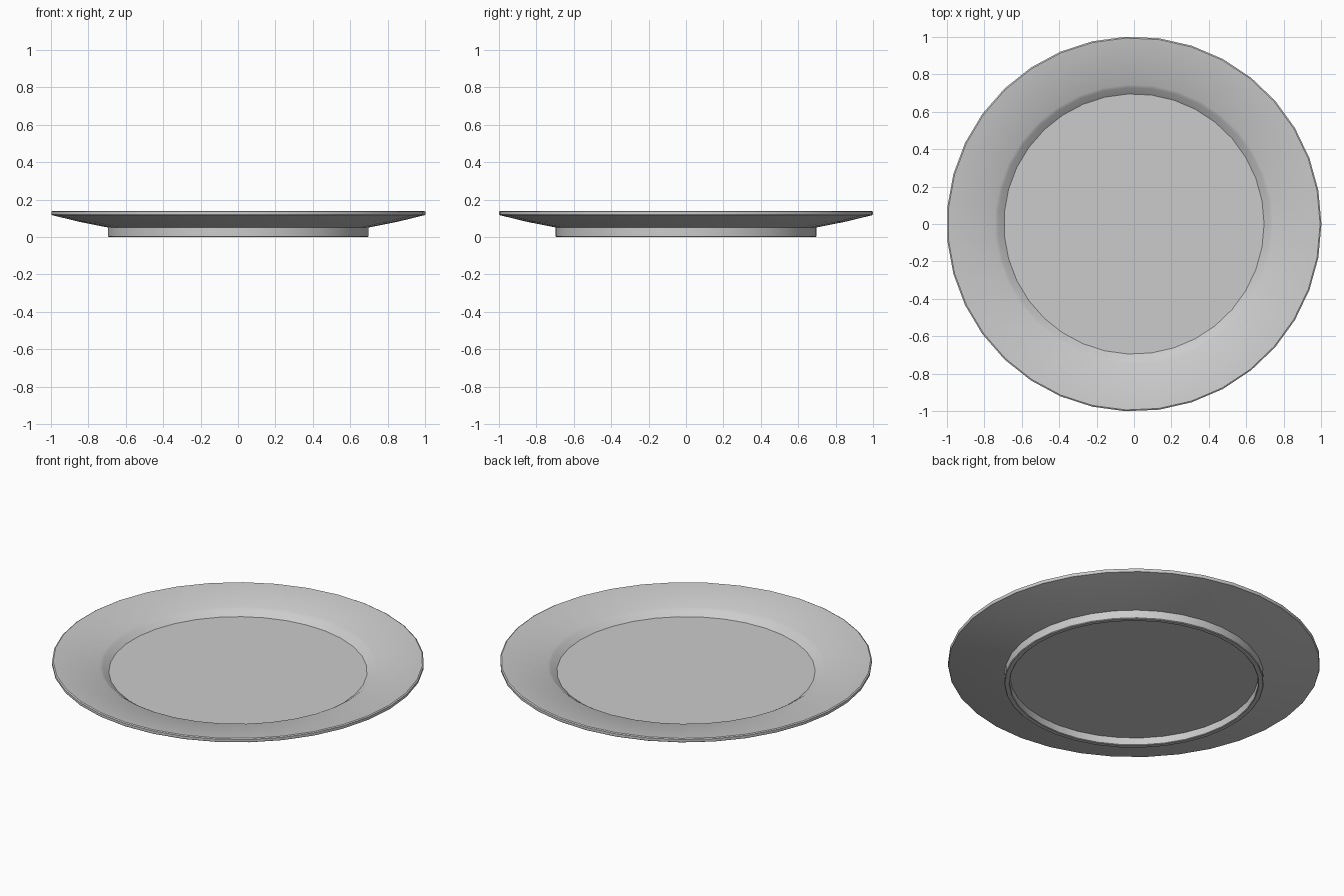
import bpy, bmesh, math

if "Cube" in bpy.data.objects:
    bpy.data.objects.remove(bpy.data.objects["Cube"])

SIDES = 35

# Half cross-section (radius, height): from underside centre round to the well centre
profile = [
    (0.668, 0.045), (0.668, 0.003), (0.672, 0.0),   # recess and inner foot wall
    (0.694, 0.0), (0.698, 0.004), (0.698, 0.051),   # foot ring
    (0.85, 0.081), (0.998, 0.117),                  # underside
    (1.001, 0.122), (1.001, 0.135), (0.994, 0.139), # rounded lip
    (0.745, 0.109), (0.728, 0.099), (0.695, 0.074)  # rim, step down to well
]

bm = bmesh.new()
rings = []
for r, z in profile:
    rings.append([bm.verts.new((r * math.cos(2 * math.pi * i / SIDES),
                                r * math.sin(2 * math.pi * i / SIDES), z))
                  for i in range(SIDES)])

# Skin between neighbouring rings
for a, b in zip(rings, rings[1:]):
    for i in range(SIDES):
        j = (i + 1) % SIDES
        bm.faces.new((a[i], a[j], b[j], b[i]))

# Flat recess underneath and flat well on top
bm.faces.new(rings[0][::-1])
bm.faces.new(rings[-1])
bmesh.ops.recalc_face_normals(bm, faces=bm.faces)

mesh = bpy.data.meshes.new("plate")
bm.to_mesh(mesh)
bm.free()
plate = bpy.data.objects.new("plate", mesh)
bpy.context.collection.objects.link(plate)

# Smooth around the circumference, crisp at the lip, foot and well
bpy.context.view_layer.objects.active = plate
plate.select_set(True)
bpy.ops.object.shade_smooth_by_angle(angle=math.radians(30))
